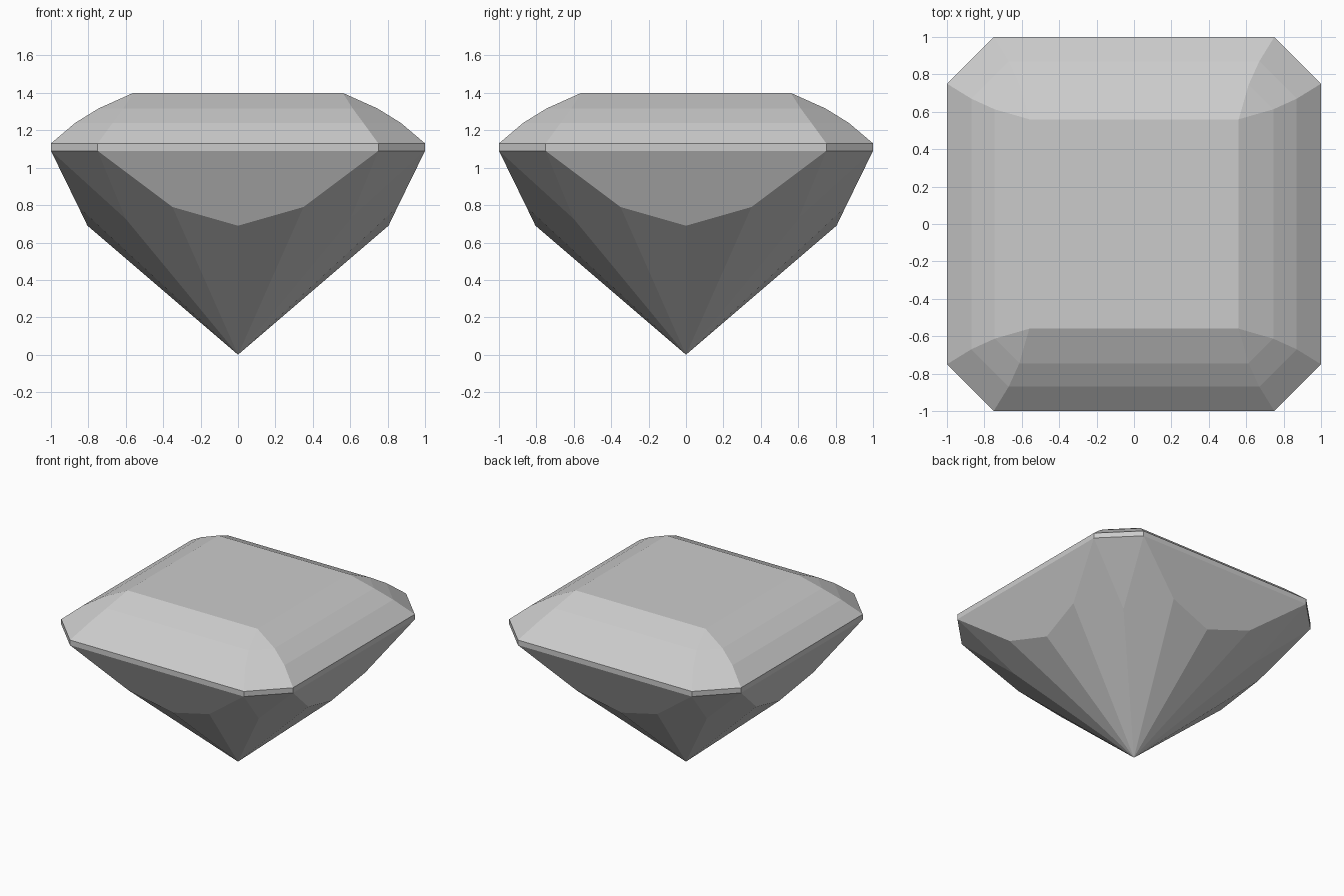
import bpy
import bmesh

cube = bpy.data.objects.get("Cube")
if cube:
    bpy.data.objects.remove(cube)

GIRDLE_LOW, GIRDLE_TOP = 1.09, 1.13


def make_material(name, rgb):
    mat = bpy.data.materials.new(name)
    mat.use_nodes = True
    colour = (*rgb, 1.0)
    mat.diffuse_color = colour
    mat.node_tree.nodes["Principled BSDF"].inputs["Base Color"].default_value = colour
    return mat


def turn(x, y, quarter):
    """Rotate a point about the gem's axis by quarter turns."""
    for _ in range(quarter):
        x, y = -y, x
    return x, y


def ring(bm, half, flat, z):
    """Chamfered square outline: half width and half length of its flat sides."""
    points = []
    for q in range(4):
        for side in (-flat, flat):
            points.append(bm.verts.new((*turn(side, -half, q), z)))
    return points


def bridge(bm, lower, upper):
    for i in range(len(lower)):
        j = (i + 1) % len(lower)
        bm.faces.new((lower[i], lower[j], upper[j], upper[i]))


bm = bmesh.new()

# Girdle band and stepped crown, closing to a square table
levels = [(1.0, 0.75, GIRDLE_LOW), (1.0, 0.75, GIRDLE_TOP),
          (0.87, 0.67, 1.24), (0.745, 0.613, 1.317), (0.56, 0.56, 1.4)]
rings = [ring(bm, *level) for level in levels]
for lower, upper in zip(rings, rings[1:]):
    bridge(bm, lower, upper)
bm.faces.new(rings[-1])

# Pavilion points: side middles, side shoulders and corner tips
culet = bm.verts.new((0, 0, 0))
mids, lefts, rights, tips = [], [], [], []
for q in range(4):
    for store, (x, y, z) in ((mids, (0, -0.805, 0.69)),
                             (lefts, (-0.35, -0.853, 0.79)),
                             (rights, (0.35, -0.853, 0.79)),
                             (tips, (0.6, -0.6, 0.726))):
        store.append(bm.verts.new((*turn(x, y, q), z)))

# Pavilion facets for each side and the corner after it
girdle = rings[0]
for q in range(4):
    a, b, c = girdle[2 * q], girdle[2 * q + 1], girdle[(2 * q + 2) % 8]
    left, mid, right, tip = lefts[q], mids[q], rights[q], tips[q]
    bm.faces.new((a, left, mid, right, b))
    bm.faces.new((b, tip, c))
    bm.faces.new((left, culet, mid))
    bm.faces.new((mid, culet, right))
    bm.faces.new((b, right, culet, tip))
    bm.faces.new((c, tip, culet, lefts[(q + 1) % 4]))

# The table's paired corners meet in single points
bmesh.ops.remove_doubles(bm, verts=bm.verts[:], dist=0.001)
bmesh.ops.recalc_face_normals(bm, faces=bm.faces[:])

mesh = bpy.data.meshes.new("cut_gem")
bm.to_mesh(mesh)
bm.free()
mesh.materials.append(make_material("pale grey", (0.6, 0.6, 0.6)))
gem = bpy.data.objects.new("cut_gem", mesh)
bpy.context.collection.objects.link(gem)
